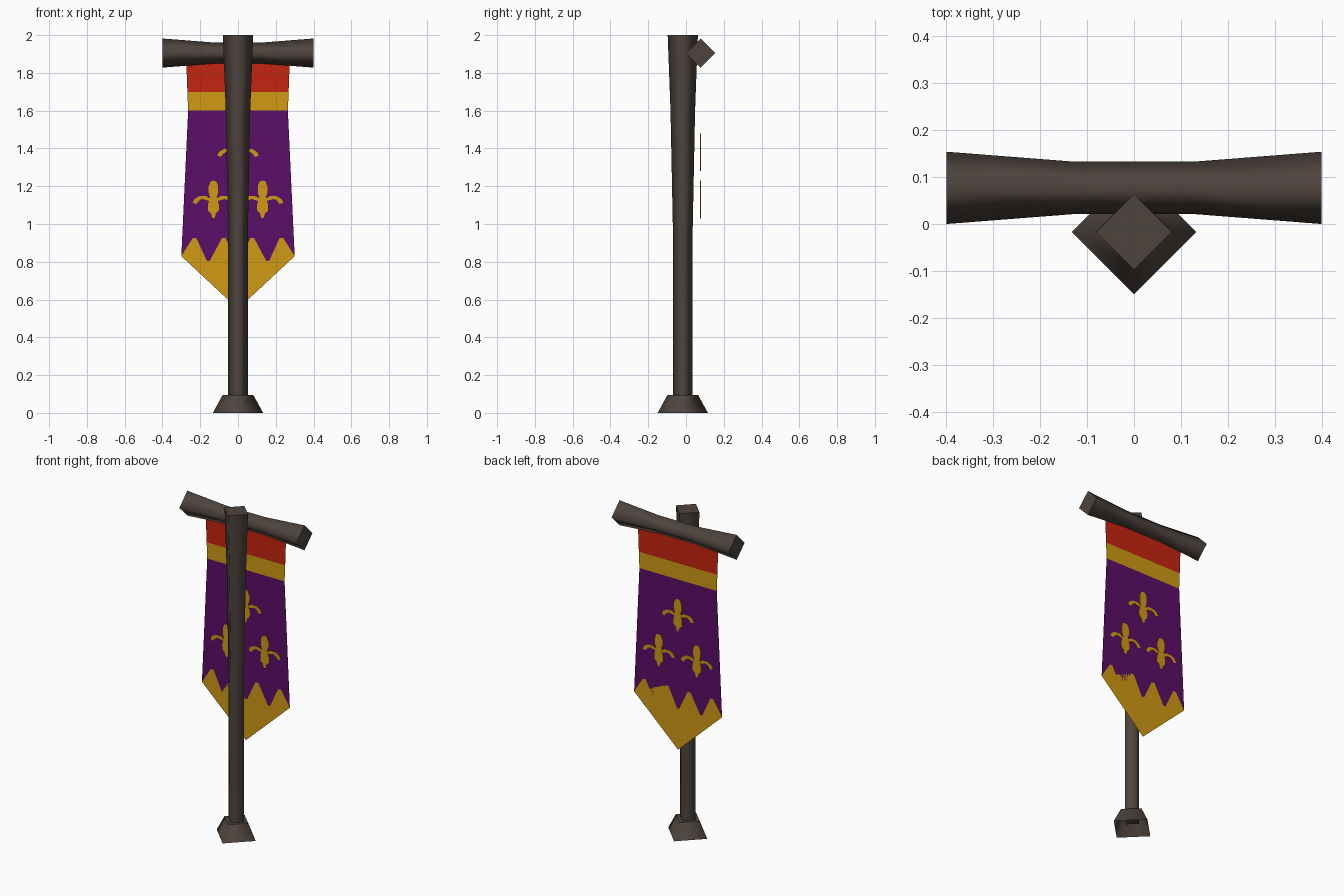
import bpy
import bmesh
from mathutils import Vector

cube = bpy.data.objects.get("Cube")
if cube:
    bpy.data.objects.remove(cube, do_unlink=True)


def material(name, r, g, b):
    m = bpy.data.materials.new(name)
    m.use_nodes = True
    m.diffuse_color = (r, g, b, 1)
    bsdf = m.node_tree.nodes["Principled BSDF"]
    bsdf.inputs["Base Color"].default_value = (r, g, b, 1)
    bsdf.inputs["Roughness"].default_value = 0.9
    return m


WOOD = material("dark wood", 0.076, 0.058, 0.048)
RED = material("red cloth", 0.56, 0.018, 0.005)
GOLD = material("gold cloth", 0.63, 0.32, 0.006)
PURPLE = material("purple cloth", 0.105, 0.0044, 0.135)
CLOTH_Y = 0.077


def finish(name, bm, mat):
    mesh = bpy.data.meshes.new(name)
    bm.to_mesh(mesh)
    bm.free()
    mesh.materials.append(mat)
    obj = bpy.data.objects.new(name, mesh)
    bpy.context.collection.objects.link(obj)
    return obj


def beam(name, origin, axis, u, v, profile, caps=(True, True)):
    """Diamond-section beam through (distance, radius) stations, smooth sides, crisp caps."""
    bm = bmesh.new()
    origin, axis, u, v = map(Vector, (origin, axis, u, v))
    rings = [[bm.verts.new(origin + axis * t + d * r) for d in (u, v, -u, -v)]
             for t, r in profile]
    for a, b in zip(rings, rings[1:]):
        for i in range(4):
            j = (i + 1) % 4
            bm.faces.new((a[i], a[j], b[j], b[i])).smooth = True
    for ring, wanted in zip((rings[0][::-1], rings[-1]), caps):
        if wanted:
            for e in bm.faces.new(ring).edges:
                e.smooth = False
    bmesh.ops.recalc_face_normals(bm, faces=bm.faces)
    return finish(name, bm, WOOD)


def panel(name, points, mat, thickness=0.0):
    """Flat cloth piece from an (x, z) outline, optionally a thin plate."""
    bm = bmesh.new()
    face = bm.faces.new([bm.verts.new((x, CLOTH_Y - thickness / 2, z)) for x, z in points])
    if thickness:
        ext = bmesh.ops.extrude_face_region(bm, geom=[face], use_keep_orig=True)
        moved = [g for g in ext["geom"] if isinstance(g, bmesh.types.BMVert)]
        bmesh.ops.translate(bm, verts=moved, vec=(0, thickness, 0))
        bmesh.ops.recalc_face_normals(bm, faces=bm.faces)
    bmesh.ops.triangulate(bm, faces=bm.faces)
    return finish(name, bm, mat)


def mirrored(half):
    """Close a right-hand outline with its mirror image."""
    return half + [(-x, z) for x, z in reversed(half) if x > 0]


# Wooden stand
X, Y, Z = (1, 0, 0), (0, 1, 0), (0, 0, 1)
foot = (0, -0.017, 0)
beam("pole", foot, Z, X, Y, [(0.05, 0.052), (0.95, 0.052), (1.6, 0.065), (2, 0.08)])
beam("base", foot, Z, X, Y, [(0, 0.133), (0.095, 0.081)], caps=(False, True))
beam("crossbar", (0, CLOTH_Y, 1.905), X, Y, Z,
     [(-0.4, 0.077), (-0.13, 0.056), (0.13, 0.056), (0.4, 0.077)])

# Cloth bands, from the crossbar down
panel("top_band", mirrored([(0.275, 1.9), (0.268, 1.7)]), RED)
panel("trim_band", mirrored([(0.268, 1.7), (0.264, 1.6)]), GOLD)
zigzag = [(0.3, 0.83), (0.24, 0.925), (0.22, 0.925), (0.165, 0.805), (0.15, 0.805),
          (0.085, 0.925), (0.065, 0.925), (0.008, 0.805)]
panel("banner_field", mirrored([(0.264, 1.6), (0.262, 1.4), (0.273, 1.1)] + zigzag), PURPLE)
panel("pointed_hem", mirrored(zigzag) + [(0, 0.55)], GOLD)

# Gold flower emblems: upright petal with a drooping leaf on each side
petal = [(0, 0.1), (0.016, 0.095), (0.025, 0.07), (0.025, 0.035), (0.017, 0.01),
         (0.03, -0.03), (0.028, -0.06), (0.012, -0.075), (0.008, -0.095), (0, -0.1)]
leaf = [(0.015, 0.004), (0.04, 0.018), (0.075, 0.017), (0.1, 0.002), (0.11, -0.018),
        (0.09, -0.025), (0.078, -0.008), (0.06, 0.003), (0.015, -0.01)]
for label, cx, cz in (("upper", 0, 1.38), ("left", 0.13, 1.13), ("right", -0.13, 1.13)):
    panel(label + "_emblem_petal", [(cx + x, cz + z) for x, z in mirrored(petal)], GOLD, 0.006)
    for side, s in (("left", 1), ("right", -1)):
        panel(f"{label}_emblem_{side}_leaf", [(cx + s * x, cz + z) for x, z in leaf], GOLD, 0.005)
